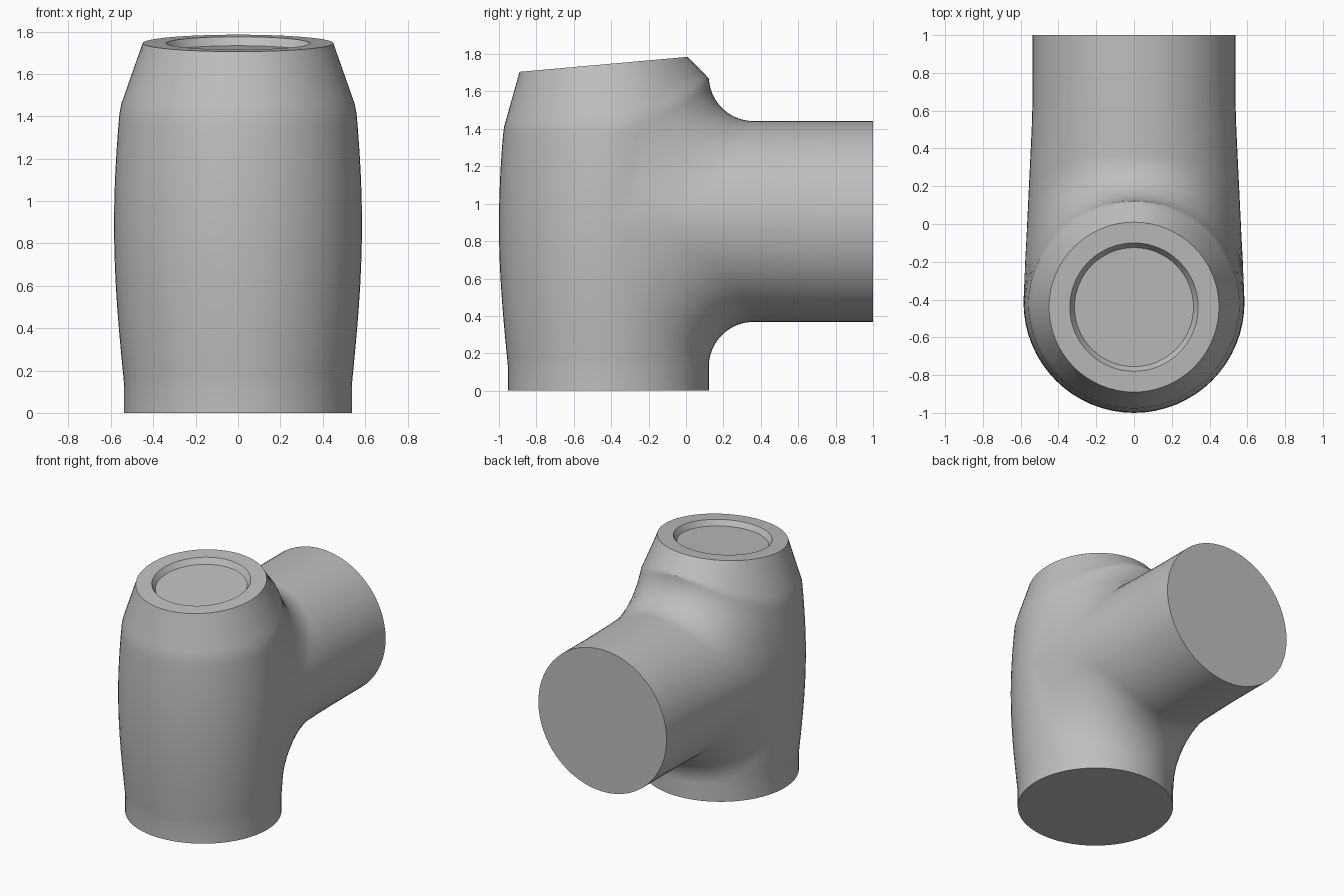
import bpy, bmesh
from math import sin, cos, tan, pi, hypot
from mathutils import Vector

if "Cube" in bpy.data.objects:
    bpy.data.objects.remove(bpy.data.objects["Cube"], do_unlink=True)

AXIS_Y, AXIS_Z = -0.415, 0.905      # upright tube axis and side branch axis
RADIUS, FILLET, BULGE = 0.537, 0.24, 0.048
REACH = RADIUS + FILLET             # axis to fillet centre
HALF, STEPS = 32, 14                # segments per half ring, rows per 45 degrees


def clamp(v):
    return max(0.0, min(1.0, v))


def body_radius(z, s):
    # Barrel bulge, fading toward the branch side
    swell = sin(pi * clamp((z - 0.13) / 1.52))
    return RADIUS + BULGE * swell * (1 - max(0, s) ** 2)


def upright(p):
    # Distance outside the upright barrel with its tapered shoulder
    rho = max(hypot(p.x, p.y - AXIS_Y), 1e-6)
    s = (p.y - AXIS_Y) / rho
    knee = 1.44 + (0.23 * s * s if s > 0 else 0.04 * s)
    radius = body_radius(min(p.z, knee), s)
    if p.z > knee:
        k = (p.z - knee) / (1.745 + 0.04 * s - knee)
        radius += (0.45 - 0.025 * s - radius) * k
    return rho - radius


def branch(p):
    # Distance outside the side branch, slightly wider near the barrel
    rho = max(hypot(p.x, p.z - AXIS_Z), 1e-6)
    return rho - RADIUS - BULGE * clamp((0.6 - p.y) / 1.0) * (p.x / rho) ** 2


def joined(p):
    # Union of both tubes with a rounded inner corner that fades at the sides
    a, b = upright(p), branch(p)
    spread = hypot(p.x, p.y - AXIS_Y) * hypot(p.x, p.z - AXIS_Z)
    dot = p.x * p.x / max(spread, 1e-6)
    r = FILLET * (1 - dot) * (1 + 2 * dot) * clamp((p.y - AXIS_Y) / 0.2)
    return max(r, min(a, b)) - hypot(max(r - a, 0), max(r - b, 0))


def cast(surface, centre, direction):
    low, high = 0.0, 0.95
    for _ in range(24):
        mid = (low + high) / 2
        if surface(centre + direction * mid) < 0:
            low = mid
        else:
            high = mid
    return centre + direction * low


def half_ring(surface, centre, side):
    side = side.normalized()
    angles = [pi * i / HALF for i in range(HALF + 1)]
    return [cast(surface, centre, Vector((cos(t), 0, 0)) + side * sin(t)) for t in angles]


bm = bmesh.new()


def make(points):
    return [bm.verts.new(p) for p in points]


def bands(rings):
    rows = [make(r) for r in rings]
    for a, b in zip(rows, rows[1:]):
        for i in range(len(a) - 1):
            bm.faces.new((a[i], a[i + 1], b[i + 1], b[i]))
    return rows


def whole(back, front):
    # Join a back half ring and a front half ring into a closed loop
    return back + front[-2::-1]


FRONT, BACK = Vector((0, -1, 0)), Vector((0, 1, 0))
ends = {}
for sign in (1, -1):
    pivot = Vector((0, AXIS_Y + REACH, AXIS_Z + sign * REACH))
    up = Vector((0, 0, sign))
    tans = [tan(pi / 4 * i / STEPS) for i in range(STEPS + 1)]

    # Upright tube from its end to the mitre
    centres = [Vector((0, AXIS_Y, pivot.z - sign * REACH * t)) for t in tans]
    back = [half_ring(joined, c, pivot - c) for c in centres]
    front = [half_ring(upright, c, FRONT) for c in centres]
    bands(front)

    # Branch half from the mitre to its end
    for t in reversed(tans[:-1]):
        c = Vector((0, pivot.y - REACH * t, AXIS_Z))
        back.append(half_ring(joined, c, pivot - c))
    for y in (0.5, 0.65, 0.8, 1.0):
        back.append(half_ring(branch, Vector((0, y, AXIS_Z)), up))
    bands(back)
    ends[sign] = (whole(back[0], front[0]), back[-1])

# Straight foot with its closed base
foot = Vector((0, AXIS_Y, 0))
base = whole(half_ring(upright, foot, BACK), half_ring(upright, foot, FRONT))
bm.faces.new(bands([ends[-1][0], base])[-1][:-1])

# Closed end of the branch
bm.faces.new(make(whole(ends[1][1], ends[-1][1])[:-1]))


# Sloped top: rim, tapered recess wall and recessed disc
def top_circle(radius, depth):
    ring = []
    for i in range(2 * HALF + 1):
        t = pi * i / HALF
        y = radius * sin(t)
        ring.append(Vector((radius * cos(t), -0.44 + y, 1.745 + 0.089 * y - depth)))
    return ring


rim, lip, floor = top_circle(0.45, 0), top_circle(0.34, 0), top_circle(0.315, 0.04)
bm.faces.new(bands([ends[1][0], rim, lip, floor])[-1][:-1])

bmesh.ops.remove_doubles(bm, verts=bm.verts, dist=0.001)
bmesh.ops.recalc_face_normals(bm, faces=bm.faces)
mesh = bpy.data.meshes.new("tee_fitting")
bm.to_mesh(mesh)
bm.free()
tee = bpy.data.objects.new("tee_fitting", mesh)
bpy.context.collection.objects.link(tee)

# Single plain grey
grey = bpy.data.materials.new("plain_grey")
grey.use_nodes = True
colour = (0.52, 0.52, 0.52, 1)
grey.diffuse_color = colour
grey.node_tree.nodes["Principled BSDF"].inputs["Base Color"].default_value = colour
mesh.materials.append(grey)

bpy.context.view_layer.objects.active = tee
tee.select_set(True)
bpy.ops.object.shade_smooth_by_angle(angle=pi / 6)
